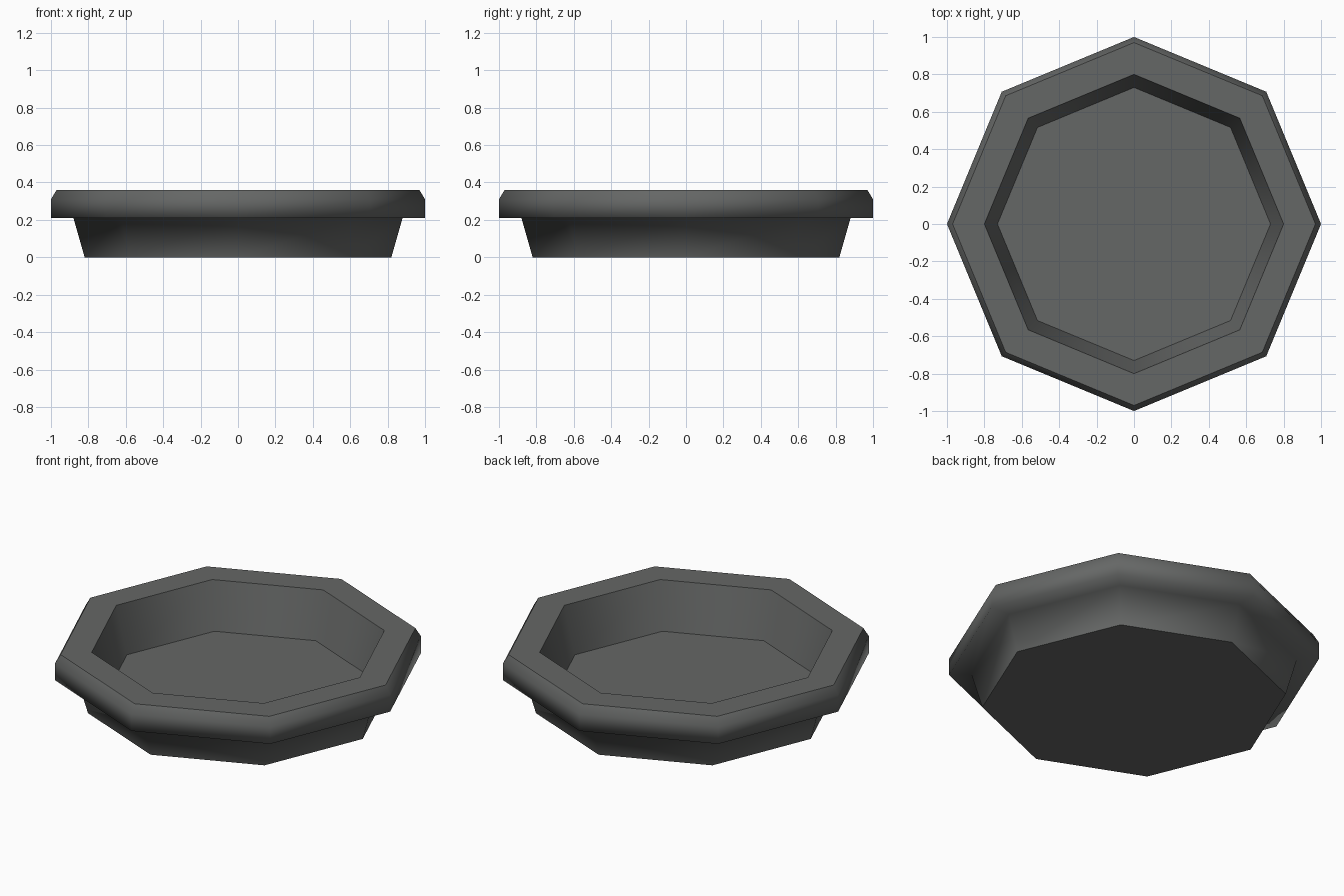
import bpy, bmesh, math

if "Cube" in bpy.data.objects:
    bpy.data.objects.remove(bpy.data.objects["Cube"])

SIDES = 8
# (radius, height, sharp ring) from the underside, round the lip, to the inner floor
PROFILE = [
    (0.82, 0.00, True),
    (0.88, 0.21, False),
    (1.00, 0.21, False),
    (1.00, 0.31, False),
    (0.97, 0.36, True),
    (0.80, 0.36, True),
    (0.73, 0.085, True),
]

mat = bpy.data.materials.new("dark grey")
mat.diffuse_color = (0.13, 0.135, 0.132, 1)
mat.use_nodes = True
mat.node_tree.nodes["Principled BSDF"].inputs["Base Color"].default_value = mat.diffuse_color

# Octagonal dish: rings joined into walls, capped by base and floor
bm = bmesh.new()
rings = []
for r, z, _ in PROFILE:
    angles = [2 * math.pi * i / SIDES for i in range(SIDES)]
    rings.append([bm.verts.new((r * math.cos(a), r * math.sin(a), z)) for a in angles])
for low, high in zip(rings, rings[1:]):
    for i in range(SIDES):
        j = (i + 1) % SIDES
        bm.faces.new((low[i], low[j], high[j], high[i]))
bm.faces.new(rings[0][::-1])
bm.faces.new(rings[-1])

# Smooth shading, with crisp base, rim and floor edges
for f in bm.faces:
    f.smooth = True
for ring, (_, _, sharp) in zip(rings, PROFILE):
    for i in range(SIDES):
        edge = bm.edges.get((ring[i], ring[(i + 1) % SIDES]))
        edge.smooth = not sharp

mesh = bpy.data.meshes.new("octagonal_dish")
bm.to_mesh(mesh)
bm.free()
mesh.materials.append(mat)
dish = bpy.data.objects.new("octagonal_dish", mesh)
bpy.context.collection.objects.link(dish)
